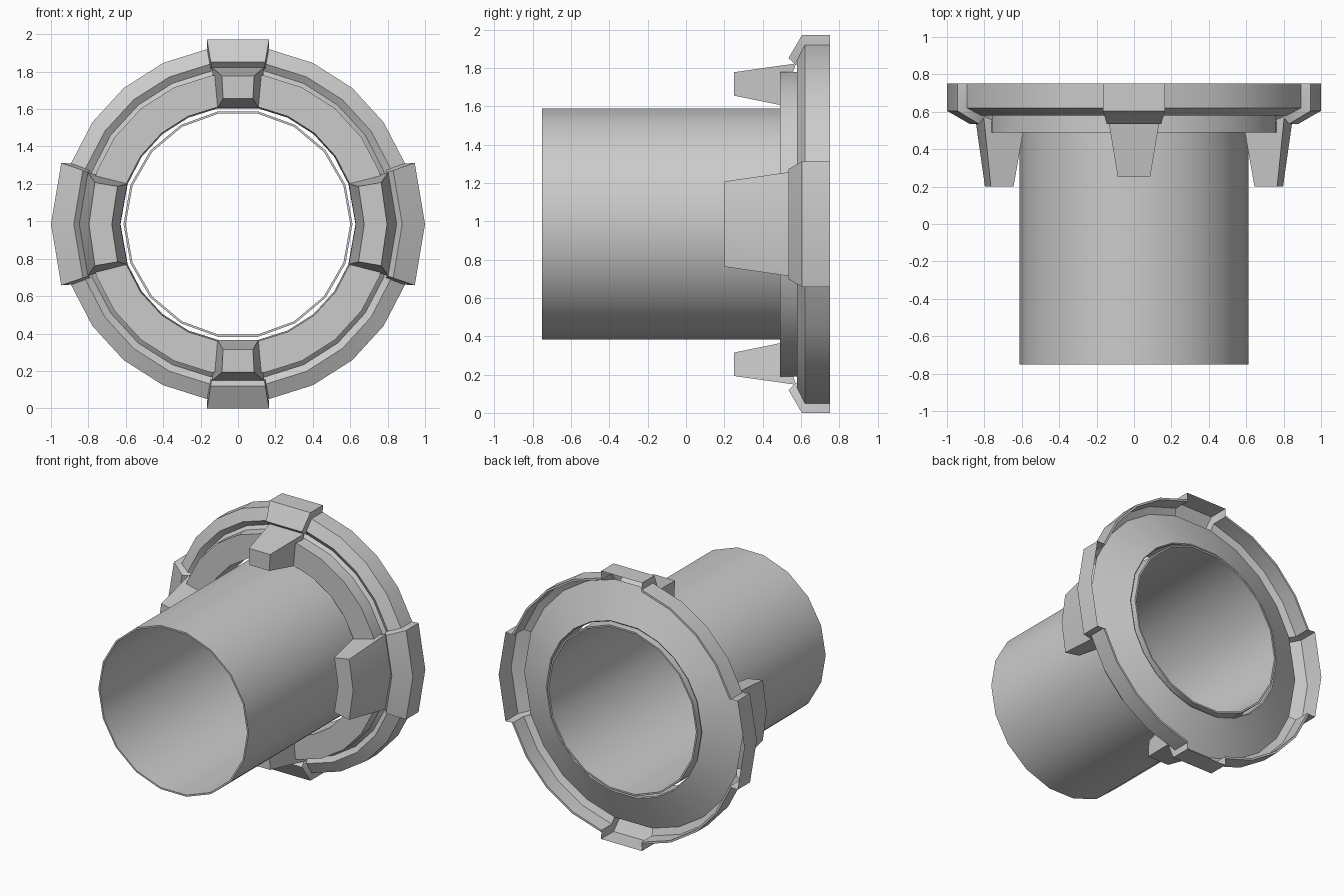
import bpy, bmesh
from math import cos, sin, radians

if "Cube" in bpy.data.objects:
    bpy.data.objects.remove(bpy.data.objects["Cube"])

CZ = 0.985      # height of the shared axis


def finish(name, bm):
    bmesh.ops.remove_doubles(bm, verts=bm.verts, dist=1e-5)
    bmesh.ops.recalc_face_normals(bm, faces=bm.faces)
    me = bpy.data.meshes.new(name)
    bm.to_mesh(me)
    bm.free()
    ob = bpy.data.objects.new(name, me)
    bpy.context.collection.objects.link(ob)
    bpy.context.view_layer.objects.active = ob
    bpy.ops.object.select_all(action='DESELECT')
    ob.select_set(True)
    bpy.ops.object.shade_smooth_by_angle(angle=radians(30))
    return ob


def sections(bm, profile, centre, offsets):
    """Copies of an (r, y, angular scale) profile placed around the axis."""
    rows = []
    for d in offsets:
        row = []
        for r, y, s in profile:
            a = radians(centre + d * s)
            row.append(bm.verts.new((r * cos(a), y, CZ + r * sin(a))))
        rows.append(row)
    return rows


def skin(bm, rows, loop_profile, loop_rows=False):
    n = len(rows[0])
    pairs = list(zip(rows, rows[1:])) + ([(rows[-1], rows[0])] if loop_rows else [])
    for a, b in pairs:
        for i in range(n if loop_profile else n - 1):
            j = (i + 1) % n
            bm.faces.new((a[i], a[j], b[j], b[i]))


def revolve(name, profile, angles):
    bm = bmesh.new()
    rows = sections(bm, [(r, y, 1) for r, y in profile], 0, angles)
    skin(bm, rows, True, True)
    finish(name, bm)


def solid_sector(name, profile, centre, offsets):
    bm = bmesh.new()
    rows = sections(bm, profile, centre, offsets)
    skin(bm, rows, True)
    bm.faces.new(rows[0])
    bm.faces.new(rows[-1])
    finish(name, bm)


# Thin-walled tube running the full depth
revolve("tube", [(0.612, -0.75), (0.612, 0.74), (0.60, 0.74), (0.60, -0.75)],
        range(0, 360, 20))

# Collar: flat front, stepped side, groove, and a cone rising to the back
ARC = (20, 35, 50, 65, 80)
ring_angles = [0]
for q in (ARC, [180 - a for a in ARC[::-1]]):
    ring_angles += q
ring_angles += [180] + [a + 180 for a in ring_angles[1:]]
revolve("collar", [(0.868, 0.58), (0.89, 0.61), (0.635, 0.72), (0.628, 0.715),
                   (0.635, 0.49), (0.807, 0.49), (0.807, 0.585), (0.83, 0.605)],
        ring_angles)

# Thin outer rim in the four gaps between the clips
rim = [(0.95, 0.75, 1), (0.95, 0.62, 1), (0.868, 0.58, 1),
       (0.885, 0.61, 1), (0.935, 0.632, 1), (0.935, 0.75, 1)]
for k, c in enumerate((50, 130, 230, 310)):
    solid_sector(f"rim_{k}", rim, c, (-30, -15, 0, 15, 30))


# Hollow raised clip over the rim, with side walls down to it
def clip_shell(name, centre, offsets):
    bm = bmesh.new()
    s = 0.955
    outer = [(1.0, 0.75, s), (1.0, 0.605, s), (0.878, 0.535, s), (0.845, 0.57, s)]
    seat = [(0.945, 0.75, 1), (0.945, 0.62, 1), (0.868, 0.585, 1), (0.84, 0.60, 1)]
    rows = sections(bm, outer, centre, offsets)
    skin(bm, rows, False)
    ends = sections(bm, seat, centre, (offsets[0], offsets[-1]))
    for shell_row, end in zip((rows[0], rows[-1]), ends):
        skin(bm, [shell_row, end], False)
    finish(name, bm)


# Clips and tapered fingers: narrow at top and bottom, wide at the sides
for side, centre in (("right", 0), ("top", 90), ("left", 180), ("bottom", 270)):
    wide = side in ("right", "left")
    offsets = (-20, 0, 20) if wide else (-10, 10)
    tip_y, tip_s = (0.20, 0.81) if wide else (0.25, 0.62)
    clip_shell("clip_" + side, centre, offsets)
    finger = [(0.85, 0.575, 0.95), (0.797, tip_y, tip_s),
              (0.675, tip_y, tip_s + 0.06), (0.63, 0.495, 1.0)]
    solid_sector("finger_" + side, finger, centre, offsets)
